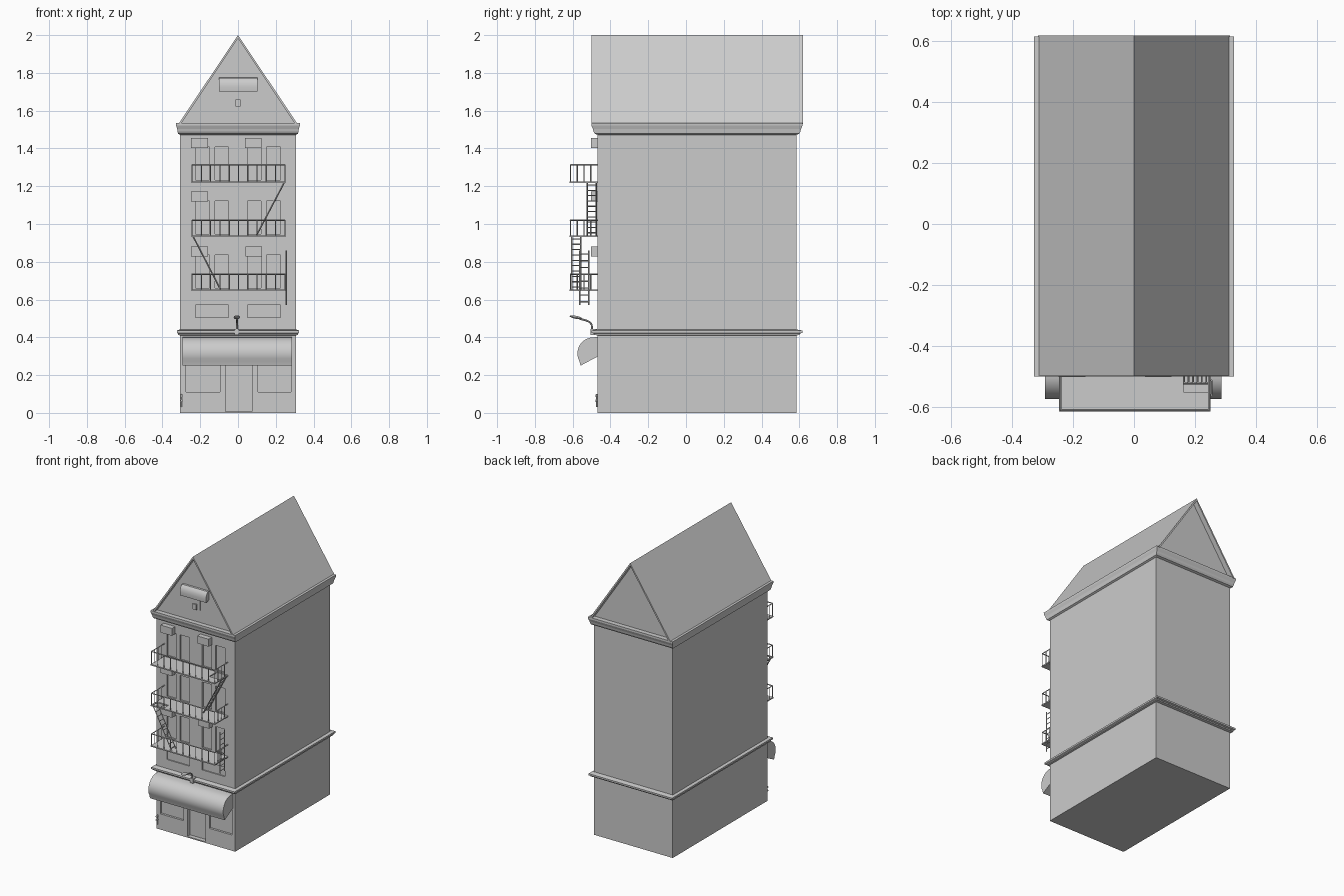
import bpy, bmesh, math
from mathutils import Vector, Matrix

if "Cube" in bpy.data.objects:
    bpy.data.objects.remove(bpy.data.objects["Cube"])

FRONT, BACK, HALF = -0.468, 0.584, 0.306


def finish(name, bm, smooth=False):
    bmesh.ops.recalc_face_normals(bm, faces=bm.faces[:])
    me = bpy.data.meshes.new(name)
    bm.to_mesh(me)
    bm.free()
    if smooth:
        for p in me.polygons:
            p.use_smooth = True
        me.set_sharp_from_angle(angle=math.radians(35))
    ob = bpy.data.objects.new(name, me)
    bpy.context.collection.objects.link(ob)
    return ob


def box(bm, x0, x1, y0, y1, z0, z1):
    m = Matrix.Translation(((x0 + x1) / 2, (y0 + y1) / 2, (z0 + z1) / 2))
    bmesh.ops.create_cube(bm, size=1, matrix=m @ Matrix.Diagonal((x1 - x0, y1 - y0, z1 - z0, 1)))


def bar(bm, p, q, r=0.003, sides=4):
    p, q = Vector(p), Vector(q)
    d = q - p
    m = Matrix.Translation((p + q) / 2) @ d.to_track_quat('Z', 'Y').to_matrix().to_4x4()
    bmesh.ops.create_cone(bm, cap_ends=True, segments=sides, radius1=r, radius2=r, depth=d.length, matrix=m)


def prism(bm, pts, vec):
    """Extrude a closed 3D polygon along a vector."""
    vec = Vector(vec)
    a = [bm.verts.new(p) for p in pts]
    b = [bm.verts.new(Vector(p) + vec) for p in pts]
    bm.faces.new(a)
    bm.faces.new(b[::-1])
    n = len(pts)
    for i in range(n):
        bm.faces.new((a[i], b[i], b[(i + 1) % n], a[(i + 1) % n]))


def moulding(name, profile):
    """Stack rectangular rings around the building; profile = (x offset, y offset, z)."""
    bm = bmesh.new()
    rings = [[bm.verts.new(c) for c in ((-HALF - ox, FRONT - oy, z), (HALF + ox, FRONT - oy, z),
                                        (HALF + ox, BACK + oy, z), (-HALF - ox, BACK + oy, z))]
             for ox, oy, z in profile]
    for a, b in zip(rings, rings[1:]):
        for i in range(4):
            bm.faces.new((a[i], a[(i + 1) % 4], b[(i + 1) % 4], b[i]))
    bm.faces.new(rings[0])
    bm.faces.new(rings[-1])
    return finish(name, bm)


# Main block
bm = bmesh.new()
box(bm, -HALF, HALF, FRONT, BACK, 0, 1.5)
walls = finish("walls", bm)

# Window, shop window and door recesses
FLOORS = (0.65, 0.935, 1.22)
cut = bmesh.new()
for z in FLOORS:
    for x0, x1 in ((-0.225, -0.152), (-0.122, -0.05), (0.05, 0.122), (0.152, 0.225)):
        box(cut, x0, x1, -0.6, FRONT + 0.012, z + 0.012, z + 0.187)
for x0, x1 in ((-0.225, -0.05), (0.05, 0.225)):
    box(cut, x0, x1, -0.6, FRONT + 0.008, 0.505, 0.57)
for x0, x1 in ((-0.275, -0.095), (0.105, 0.28)):
    box(cut, x0, x1, -0.6, FRONT + 0.015, 0.11, 0.33)
box(cut, -0.065, 0.075, -0.6, FRONT + 0.03, 0.008, 0.33)
cutter = finish("recess_cutter", cut)
cutter.hide_render = True
mod = walls.modifiers.new("recesses", 'BOOLEAN')
mod.operation, mod.solver, mod.object = 'DIFFERENCE', 'EXACT', cutter
bpy.context.view_layer.objects.active = walls
bpy.ops.object.modifier_apply(modifier=mod.name)
bpy.data.objects.remove(cutter)

# Ledge over the shop and cornice under the roof
moulding("shop_ledge", [(0, 0, 0.41), (0.012, 0.018, 0.413), (0.012, 0.02, 0.42),
                        (0.018, 0.032, 0.424), (0.018, 0.032, 0.436), (0, 0, 0.442)])
moulding("cornice", [(0, 0, 1.472), (0.012, 0.015, 1.478), (0.014, 0.022, 1.49), (0.016, 0.025, 1.503),
                     (0.022, 0.033, 1.522), (0.023, 0.033, 1.535)])

# Gable walls and attic core
bm = bmesh.new()
prism(bm, [(-0.302, FRONT, 1.53), (0.302, FRONT, 1.53), (0, FRONT, 1.988)], (0, BACK - FRONT, 0))
finish("gable", bm)

# Thin overhanging roof slopes
bm = bmesh.new()
prism(bm, [(-0.315, -0.5, 1.53), (0, -0.5, 2.0), (0.315, -0.5, 1.53),
           (0.302, -0.5, 1.53), (0, -0.5, 1.982), (-0.302, -0.5, 1.53)], (0, 1.12, 0))
finish("roof", bm)

# Attic window with rounded hood
bm = bmesh.new()
box(bm, -0.036, 0.036, FRONT - 0.006, FRONT + 0.01, 1.62, 1.72)
box(bm, -0.014, 0.014, FRONT - 0.016, FRONT, 1.622, 1.66)
finish("attic_window", bm)


def hood(name, x0, x1, pts):
    b = bmesh.new()
    prism(b, [(x0, y, z) for y, z in pts], (x1 - x0, 0, 0))
    return finish(name, b, True)


hood("attic_hood", -0.1, 0.102, [(-0.465, 1.775), (-0.48, 1.773), (-0.491, 1.762), (-0.498, 1.745),
                                 (-0.5, 1.725), (-0.498, 1.702), (-0.465, 1.712)])

# Shop awning
arc = [(-0.49 - 0.085 * math.sin(t), 0.315 + 0.085 * math.cos(t))
       for t in [math.radians(a) for a in range(0, 121, 12)]]
hood("shop_awning", -0.293, 0.287, [(-0.465, 0.402)] + arc + [(-0.558, 0.25), (-0.465, 0.3)])

# Window air conditioners
bm = bmesh.new()
for x, z in ((-0.248, 0.828), (0.04, 0.828), (-0.248, 1.12), (-0.248, 1.403), (0.036, 1.403)):
    box(bm, x, x + 0.088, -0.503, FRONT + 0.005, z, z + 0.052)
finish("air_conditioners", bm)

# Fire escape platforms, the upper ones with ladder hatches
X0, X1, Y0, Y1 = -0.246, 0.251, -0.616, FRONT
bm = bmesh.new()
for z, hatch in zip(FLOORS, (None, (-0.236, -0.15, -0.608, -0.555), (0.163, 0.243, -0.553, -0.475))):
    lo, hi = z - 0.004, z + 0.004
    if not hatch:
        box(bm, X0, X1, Y0, Y1, lo, hi)
        continue
    hx0, hx1, hy0, hy1 = hatch
    box(bm, X0, hx0, Y0, Y1, lo, hi)
    box(bm, hx1, X1, Y0, Y1, lo, hi)
    box(bm, hx0, hx1, Y0, hy0, lo, hi)
    box(bm, hx0, hx1, hy1, Y1, lo, hi)
finish("fire_escape_platforms", bm)

# Fire escape railings
bm = bmesh.new()
yf, xl, xr = Y0 + 0.004, X0 + 0.003, X1 - 0.003
for z, h in zip(FLOORS, (0.085, 0.085, 0.093)):
    t = z + h
    bar(bm, (xl, yf, t), (xr, yf, t), 0.004)
    for x in (xl, xr):
        bar(bm, (x, yf, t), (x, Y1, t), 0.004)
        for i in range(1, 4):
            y = yf + (Y1 - yf) * i / 4
            bar(bm, (x, y, z), (x, y, t))
    for i in range(11):
        x = xl + (xr - xl) * i / 10
        bar(bm, (x, yf, z), (x, yf, t))
finish("fire_escape_railings", bm)


# Ladders
def ladder(name, top, bottom, y0, y1, rungs):
    b = bmesh.new()
    (xa, za), (xb, zb) = top, bottom
    for y in (y0, y1):
        bar(b, (xa, y, za), (xb, y, zb), 0.004)
    for i in range(rungs):
        f = (i + 0.5) / rungs
        x, z = xa + (xb - xa) * f, za + (zb - za) * f
        bar(b, (x, y0, z), (x, y1, z))
    finish(name, b)


ladder("upper_ladder", (0.245, 1.22), (0.098, 0.94), -0.524, -0.476, 10)
ladder("middle_ladder", (-0.238, 0.935), (-0.092, 0.652), -0.604, -0.558, 10)
ladder("drop_ladder", (0.255, 0.86), (0.255, 0.57), -0.562, -0.514, 8)

# Lamp above the awning
bm = bmesh.new()
box(bm, -0.018, 0.006, -0.506, -0.47, 0.412, 0.445)
path = [(-0.497, 0.44), (-0.499, 0.465), (-0.508, 0.48), (-0.53, 0.49), (-0.56, 0.497)]
for p, q in zip(path, path[1:]):
    bar(bm, (-0.006, *p), (-0.006, *q), 0.005, 8)
m = Matrix.Translation((-0.006, -0.583, 0.506)) @ Matrix.Rotation(math.radians(-12), 4, 'X')
bmesh.ops.create_uvsphere(bm, u_segments=14, v_segments=8, radius=1,
                          matrix=m @ Matrix.Diagonal((0.017, 0.034, 0.008, 1)))
finish("lamp", bm, True)

# Standpipe fittings beside the shop front
bm = bmesh.new()
bar(bm, (-0.297, -0.472, 0.03), (-0.297, -0.472, 0.1), 0.004, 8)
for z in (0.065, 0.09):
    bar(bm, (-0.297, FRONT, z), (-0.297, -0.48, z), 0.007, 10)
finish("standpipe", bm, True)
